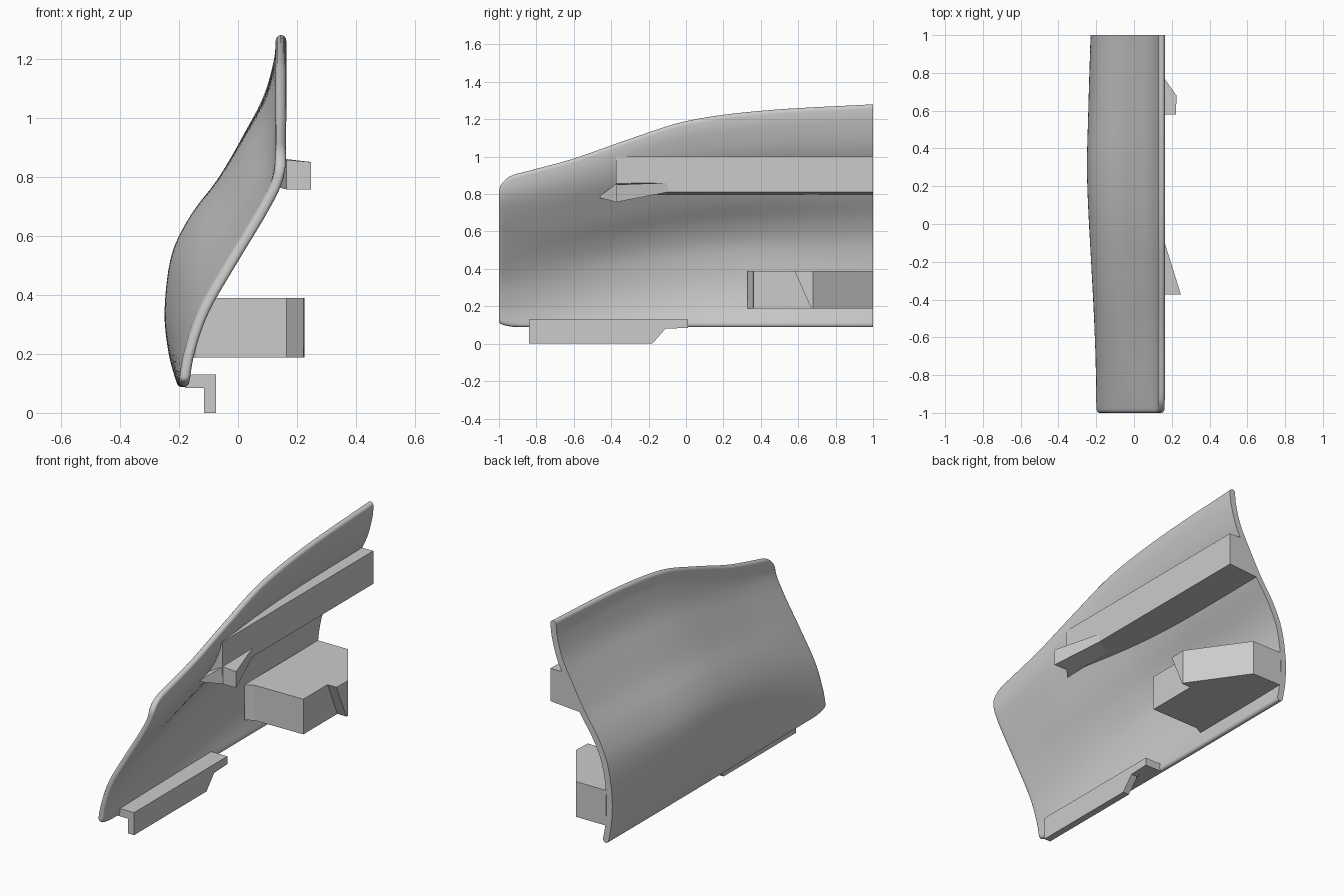
import bpy, bmesh, math

cube = bpy.data.objects.get("Cube")
if cube:
    bpy.data.objects.remove(cube, do_unlink=True)

grey = bpy.data.materials.new("plain grey")
grey.use_nodes = True
grey.diffuse_color = (0.6, 0.6, 0.6, 1)
grey.node_tree.nodes["Principled BSDF"].inputs["Base Color"].default_value = (0.6, 0.6, 0.6, 1)


def curve(points, s):
    """Smooth interpolation through (position, value) points."""
    n = len(points)
    s = min(max(s, points[0][0]), points[-1][0])
    i = next((k for k in range(n - 1) if s <= points[k + 1][0]), n - 2)

    def slope(k):
        a, b = points[max(k - 1, 0)], points[min(k + 1, n - 1)]
        return (b[1] - a[1]) / (b[0] - a[0])

    (x0, v0), (x1, v1) = points[i], points[i + 1]
    d = x1 - x0
    u = (s - x0) / d
    return ((1 + 2 * u) * (1 - u) ** 2 * v0 + u * (1 - u) ** 2 * d * slope(i)
            + u * u * (3 - 2 * u) * v1 + u * u * (u - 1) * d * slope(i + 1))


def loft(name, rings, smooth=False):
    """Skin a list of closed rings and cap both ends."""
    bm = bmesh.new()
    rows = [[bm.verts.new(p) for p in ring] for ring in rings]
    n = len(rows[0])
    for a, b in zip(rows, rows[1:]):
        for i in range(n):
            j = (i + 1) % n
            bm.faces.new((a[i], a[j], b[j], b[i]))
    bm.faces.new(rows[0])
    bm.faces.new(rows[-1])
    bmesh.ops.recalc_face_normals(bm, faces=bm.faces)
    mesh = bpy.data.meshes.new(name)
    bm.to_mesh(mesh)
    bm.free()
    mesh.materials.append(grey)
    obj = bpy.data.objects.new(name, mesh)
    bpy.context.collection.objects.link(obj)
    if smooth:
        bpy.ops.object.select_all(action='DESELECT')
        obj.select_set(True)
        bpy.context.view_layer.objects.active = obj
        bpy.ops.object.shade_smooth_by_angle(angle=math.radians(40))


# Curved panel: height along y, end sections and blend between them
BOTTOM = 0.088
HALF = 0.018
top_edge = [(-1, 0.885), (-0.8, 0.935), (-0.6, 0.99), (-0.3, 1.095), (0, 1.19),
            (0.4, 1.245), (1, 1.28)]
front_section = [(0, -0.185), (0.14, -0.165), (0.32, -0.115), (0.54, -0.015),
                 (0.75, 0.085), (0.88, 0.135), (1, 0.147)]
back_section = [(0, -0.185), (0.09, -0.205), (0.18, -0.212), (0.25, -0.208),
                (0.35, -0.19), (0.42, -0.165), (0.51, -0.11), (0.59, -0.045),
                (0.71, 0.035), (0.82, 0.103), (0.93, 0.14), (1, 0.147)]
blend = [(-1, 0), (-0.6, 0.5), (-0.2, 0.95), (0.25, 1.3), (0.6, 1.2), (1, 1)]


def panel_x(y, z):
    t = (z - BOTTOM) / (curve(top_edge, y) - BOTTOM)
    w = curve(blend, y)
    return (1 - w) * curve(front_section, t) + w * curve(back_section, t)


def quarter_round(d):
    """Rise of a rounded edge, 0 at its rim and 1 from d = 1 on."""
    u = min(1, max(0, d))
    return math.sqrt(u * (2 - u))


def panel_ring(y):
    # Rounded front corners and a rounded front rim
    low = BOTTOM + 0.03 * (1 - quarter_round((y + 1) / 0.12))
    high = curve(top_edge, y) - 0.075 * (1 - quarter_round((y + 1) / 0.09))
    rim = HALF * (0.25 + 0.75 * quarter_round((y + 1) / HALF))
    steps = 48
    outer, inner = [], []
    for k in range(steps + 1):
        z = low + (high - low) * (1 - math.cos(math.pi * k / steps)) / 2
        h = rim * max(0.12, quarter_round(min(z - low, high - z) / HALF))
        x = panel_x(y, z)
        dx = panel_x(y, z + 0.005) - panel_x(y, z - 0.005)
        length = math.hypot(dx, 0.01)
        nx, nz = 0.01 / length, -dx / length
        for side, points in ((-h, outer), (h, inner)):
            points.append((x + side * nx, y, min(high, max(low, z + side * nz))))
    return outer + inner[::-1]


ys = [-1, -0.998, -0.994, -0.988, -0.98, -0.965, -0.945, -0.92, -0.88]
ys += [-0.82 + 1.82 * i / 36 for i in range(37)]
loft("curved_panel", [panel_ring(y) for y in ys], smooth=True)

# Upper rail, fitted to the inner side of the panel
rail = []
for i in range(15):
    y = -0.375 + 1.375 * i / 14
    rail.append([(panel_x(y, 0.79), y, 0.795), (0.163, y, 0.81),
                 (0.163, y, 1.0), (panel_x(y, 1.0), y, 1.0)])
loft("upper_rail", rail)

# Wedge hook at the front end of the rail
hook = [(0.08, -0.46), (0.165, -0.372), (0.248, -0.372), (0.163, -0.1), (0.06, -0.1)]
loft("rail_hook", [
    [(x, y, z) for (x, y), z in zip(hook, heights)]
    for heights in ((0.78, 0.757, 0.757, 0.81, 0.81), (0.79, 0.857, 0.85, 0.86, 0.86))])

# Lower block with a slanted back side
block = [(-0.19, 0.33), (-0.14, 0.355), (0.165, 0.36), (0.165, 0.765), (0, 1), (-0.19, 1)]
loft("lower_block", [[(x, y, z) for x, y in block] for z in (0.187, 0.39)])

# Wedge step on the side of the block, its front sloping back towards the bottom
loft("block_step", [
    [(0.15, y, z), (0.222, y, z), (0.225, 0.68, z), (0.165, 0.765, z), (0.15, 0.765, z)]
    for y, z in ((0.67, 0.187), (0.58, 0.39))])

# Bottom bracket: hanging flange and the shelf joining it to the panel
flange = [(-0.84, 0), (-0.18, 0), (-0.11, 0.08), (0.01, 0.085), (0.01, 0.13), (-0.84, 0.13)]
loft("bracket_flange", [[(x, y, z) for y, z in flange] for x in (-0.115, -0.075)])
shelf = [(-0.84, 0.085), (0.01, 0.085), (0.01, 0.13), (-0.84, 0.13)]
loft("bracket_shelf", [[(x, y, z) for y, z in shelf] for x in (-0.18, -0.115)])
